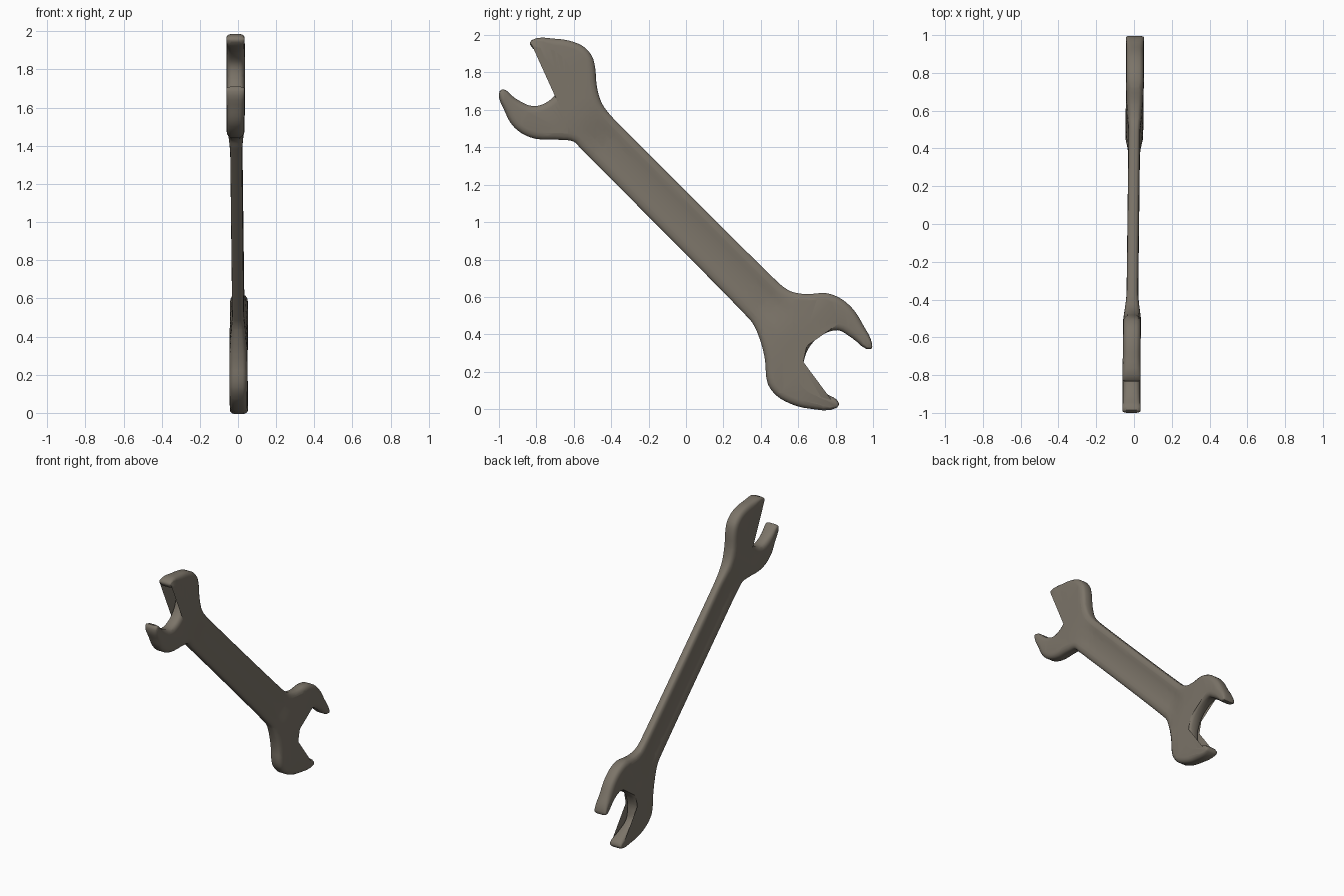
import bpy, bmesh, math
from mathutils import Vector

if "Cube" in bpy.data.objects:
    bpy.data.objects.remove(bpy.data.objects["Cube"])

# Outline of the double open-ended spanner in the (y, z) plane, clockwise
OUTLINE = [Vector(p) for p in [
    # upper head
    (-.56, 1.39), (-.60, 1.43), (-.67, 1.44), (-.80, 1.445), (-.87, 1.47), (-.93, 1.52),
    (-.97, 1.595), (-1.0, 1.685), (-.985, 1.71), (-.91, 1.66), (-.82, 1.62), (-.755, 1.635),
    (-.695, 1.685), (-.663, 1.75), (-.658, 1.81), (-.67, 1.84), (-.727, 1.888), (-.835, 1.95),
    (-.825, 1.973), (-.695, 1.98), (-.61, 1.966), (-.545, 1.936), (-.503, 1.888),
    (-.487, 1.834), (-.476, 1.722), (-.45, 1.636), (-.40, 1.567),
    # lower head
    (.503, .668), (.56, .63), (.64, .615), (.75, .62), (.823, .594), (.893, .535), (.947, .45),
    (.995, .348), (.99, .322), (.888, .38), (.813, .422), (.727, .396), (.663, .337),
    (.63, .257), (.63, .203), (.647, .144), (.743, .086), (.818, .032), (.807, .008),
    (.652, .004), (.572, .024), (.487, .07), (.438, .134), (.422, .267), (.40, .358), (.353, .465)]]
TIPS = [Vector(p) for p in [(-.995, 1.70), (-.83, 1.962), (.993, .335), (.813, .02)]]


def smooth(t):
    t = max(0.0, min(1.0, t))
    return t * t * (3 - 2 * t)


def smooth_outline(pts):
    """Closed Hermite curve through the points."""
    n, out = len(pts), []
    tan = [((pts[i] - pts[i - 1]).normalized() + (pts[(i + 1) % n] - pts[i]).normalized()).normalized()
           for i in range(n)]
    for i in range(n):
        a, b, j = pts[i], pts[(i + 1) % n], (i + 1) % n
        length = (b - a).length
        steps = 16 if length > .5 else (2 if length < .04 else 4)
        m = min(length, .15)
        for k in range(steps):
            t = k / steps
            out.append((2*t**3 - 3*t*t + 1) * a + (t**3 - 2*t*t + t) * m * tan[i]
                       + (3*t*t - 2*t**3) * b + (t**3 - t*t) * m * tan[j])
    return out


def inset(pts, d):
    """Move points inward, less so near the pointed jaw tips."""
    out, n = [], len(pts)
    for i, p in enumerate(pts):
        t = (pts[(i + 1) % n] - pts[i - 1]).normalized()
        near = min((p - q).length for q in TIPS)
        out.append(p + Vector((t.y, -t.x)) * d * min(1, .15 + near / .15))
    return out


# Rounded-edge body: stacked rings, x holds the fraction of half thickness
outline = smooth_outline(OUTLINE)
bm = bmesh.new()
half = [(0, .5), (.007, .76), (.02, .94), (.036, 1.0)]
layers = [(d, -f) for d, f in reversed(half)] + half
rings = [[bm.verts.new((f, p.x, p.y)) for p in inset(outline, d)] for d, f in layers]
n = len(outline)
for r0, r1 in zip(rings, rings[1:]):
    for i in range(n):
        j = (i + 1) % n
        bm.faces.new((r0[i], r0[j], r1[j], r1[i]))
caps = [bm.faces.new(rings[0]), bm.faces.new(rings[-1])]
bmesh.ops.triangulate(bm, faces=caps, ngon_method='EAR_CLIP')

# Cut the faces along and across the shank so the thickness can vary
cuts = [((1, -1), s) for k in (.5, .6, .66, .72, .78, .85, 1.0) for s in (k, -k)]
cuts += [((1, 1), w) for w in (-.08, -.055, -.03, 0, .03, .055, .08)]
for (ny, nz), dist in cuts:
    nrm = Vector((0, ny, nz)).normalized()
    bmesh.ops.bisect_plane(bm, geom=bm.verts[:] + bm.edges[:] + bm.faces[:], dist=1e-5,
                           plane_co=Vector((0, 0, 1)) + nrm * dist, plane_no=nrm)

# Thick heads, thinner shank with a shallow hollow on both sides
for v in bm.verts:
    f, y, z = v.co
    s, w = abs(y - z + 1) / math.sqrt(2), abs(y + z - 1) / math.sqrt(2)
    h = .031 + .016 * smooth((s - .58) / .27)
    if abs(f) > .99:
        h -= .009 * smooth((.085 - w) / .06) * smooth((.78 - s) / .2)
    v.co.x = f * h - .004 + .012 * max(-.75, min(.75, y))
bmesh.ops.recalc_face_normals(bm, faces=bm.faces[:])

mesh = bpy.data.meshes.new("spanner")
bm.to_mesh(mesh)
bm.free()
spanner = bpy.data.objects.new("spanner", mesh)
bpy.context.collection.objects.link(spanner)
steel = bpy.data.materials.new("brownish grey steel")
steel.diffuse_color = (.20, .175, .14, 1)
steel.use_nodes = True
steel.node_tree.nodes["Principled BSDF"].inputs["Base Color"].default_value = steel.diffuse_color
mesh.materials.append(steel)
bpy.context.view_layer.objects.active = spanner
spanner.select_set(True)
bpy.ops.object.shade_smooth_by_angle(angle=math.radians(50))
